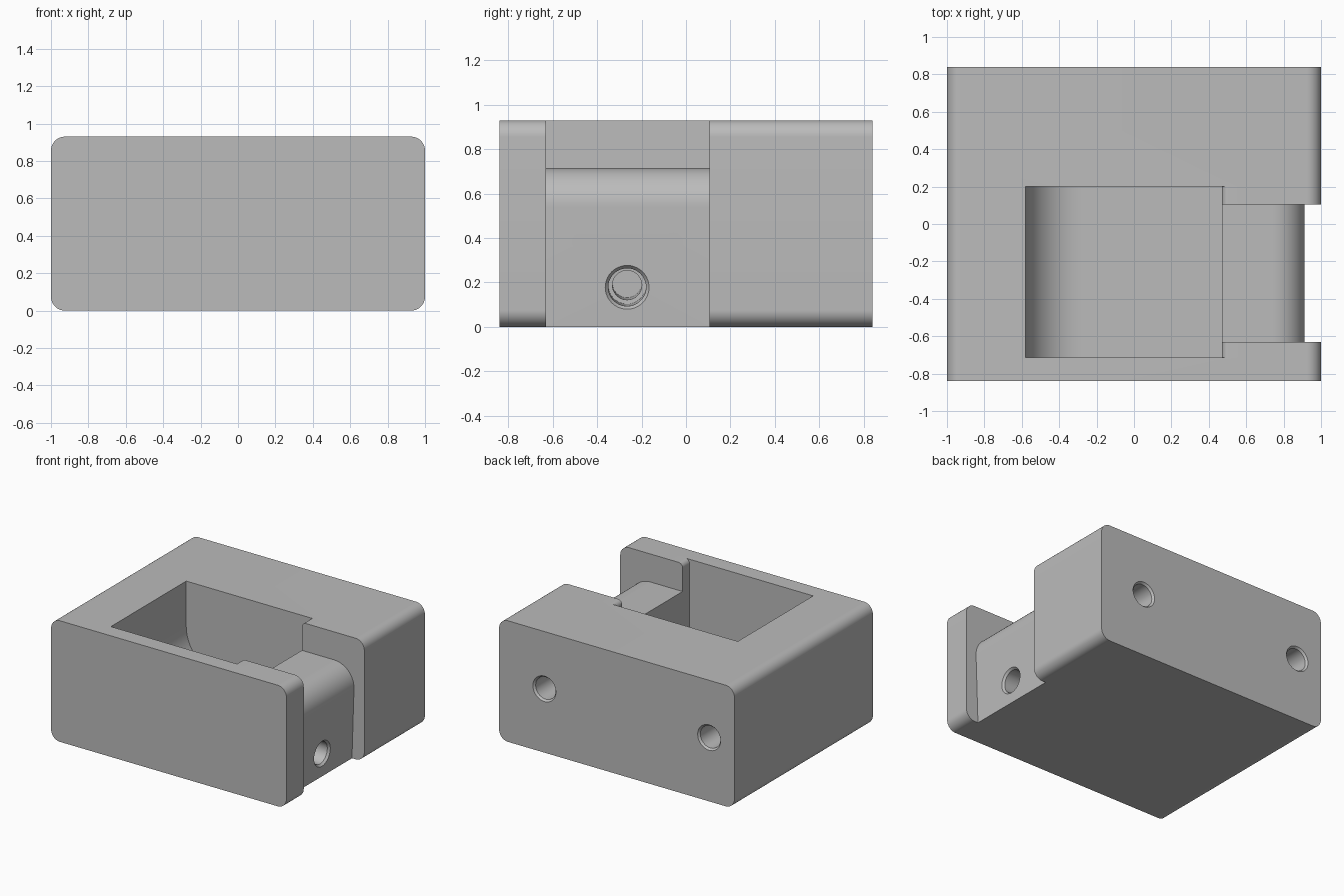
import bpy, bmesh, math
from mathutils import Vector

cube = bpy.data.objects.get("Cube")
if cube:
    bpy.data.objects.remove(cube)

grey = bpy.data.materials.new("plain grey")
grey.use_nodes = True
colour = (0.5, 0.5, 0.5, 1)
grey.diffuse_color = colour
grey.node_tree.nodes["Principled BSDF"].inputs["Base Color"].default_value = colour


def rounded(corners, steps=14):
    """Turn (x, z, radius) corners into a filleted outline."""
    out = []
    for i, (x, z, r) in enumerate(corners):
        p = Vector((x, 0, z))
        if not r:
            out.append(p)
            continue
        prev, nxt = corners[i - 1], corners[(i + 1) % len(corners)]
        a = (Vector((prev[0], 0, prev[1])) - p).normalized()
        b = (Vector((nxt[0], 0, nxt[1])) - p).normalized()
        half = a.angle(b) / 2
        centre = p + (a + b).normalized() * (r / math.sin(half))
        start = (p + a * (r / math.tan(half)) - centre).normalized()
        end = (p + b * (r / math.tan(half)) - centre).normalized()
        sweep = start.angle(end)
        for k in range(steps + 1):
            t = sweep * k / steps
            arc = start * math.sin(sweep - t) + end * math.sin(t)
            out.append(centre + arc * (r / math.sin(sweep)))
    return out


def solid(name, rings):
    """Closed solid through matching rings of points."""
    bm = bmesh.new()
    loops = [[bm.verts.new(p) for p in ring] for ring in rings]
    for lo, hi in zip(loops, loops[1:]):
        for k in range(len(lo)):
            j = (k + 1) % len(lo)
            bm.faces.new((lo[k], lo[j], hi[j], hi[k]))
    bm.faces.new(loops[0][::-1])
    bm.faces.new(loops[-1])
    bmesh.ops.recalc_face_normals(bm, faces=bm.faces)
    mesh = bpy.data.meshes.new(name)
    bm.to_mesh(mesh)
    bm.free()
    mesh.materials.append(grey)
    obj = bpy.data.objects.new(name, mesh)
    bpy.context.collection.objects.link(obj)
    return obj


def prism(name, corners, y0, y1):
    """Extrude an x-z outline along y."""
    outline = rounded(corners)
    return solid(name, [[p + Vector((0, y, 0)) for p in outline] for y in (y0, y1)])


def drill(name, mouth, direction, stations, sides=40):
    """Round stepped cutter: (depth, radius) stations along a direction."""
    turn = Vector(direction).to_track_quat("Z", "Y")
    angles = [math.tau * k / sides for k in range(sides)]
    return solid(name, [[Vector(mouth) + turn @ Vector((r * math.cos(t), r * math.sin(t), depth))
                         for t in angles] for depth, r in stations])


# Block with rounded long edges
block = prism("block", [(-1, 0, .075), (1, 0, .075), (1, .93, .075), (-1, .93, .075)], -.84, .84)

# Pocket with a curved floor corner and an eased right lip
pocket = prism("pocket_cutter", [(-.58, 1.2, 0), (-.58, .28, .3), (.47, .28, 0),
                                 (.47, .93, .035), (.56, .93, 0), (.56, 1.2, 0)], -.715, .2)

# Side slot, leaving a low drafted wall with a rounded top
slot = prism("slot_cutter", [(.4, .715, 0), (.918, .715, .17), (.892, -.1, 0),
                             (1.2, -.1, 0), (1.2, 1.2, 0), (.4, 1.2, 0)], -.63, .105)

# Chamfered, stepped screw holes
steps = [(-.02, .115), (.015, .085), (.3, .085), (.301, .066), (.6, .066)]
holes = [drill("side_hole_cutter", (.9, -.265, .178), (-1, 0, .032), steps)]
for x in (.615, -.785):
    holes.append(drill("back_hole_cutter", (x, .84, .49), (0, -1, 0), steps))

bpy.context.view_layer.objects.active = block
for cutter in [pocket, slot] + holes:
    cutter.hide_render = True
    mod = block.modifiers.new("cut", "BOOLEAN")
    mod.operation = "DIFFERENCE"
    mod.solver = "EXACT"
    mod.object = cutter
    bpy.ops.object.modifier_apply(modifier=mod.name)
    bpy.data.objects.remove(cutter)

bpy.ops.object.select_all(action="DESELECT")
block.select_set(True)
bpy.ops.object.shade_smooth_by_angle(angle=math.radians(30))
